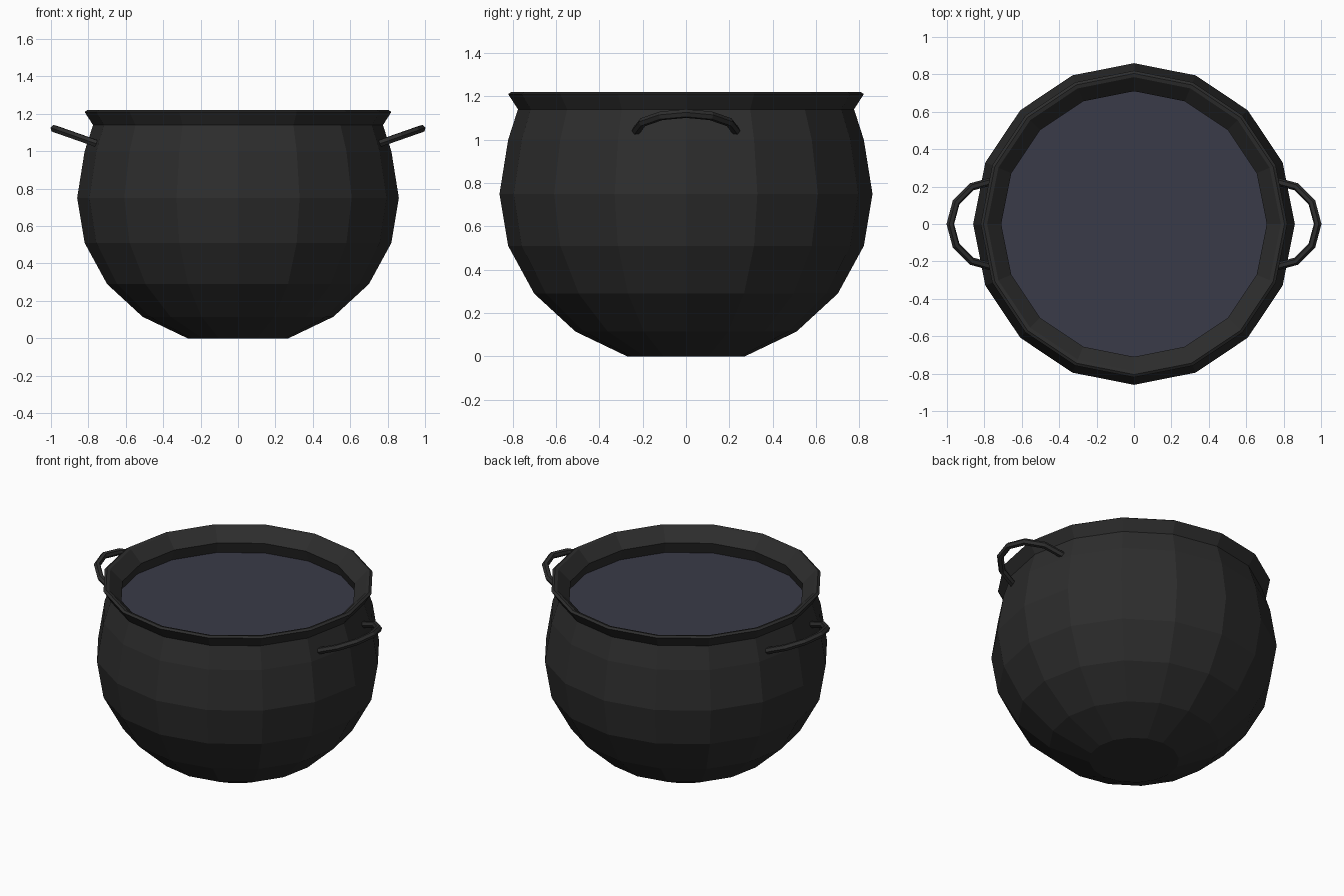
import bpy, bmesh
from math import sin, cos, pi, radians

if "Cube" in bpy.data.objects:
    bpy.data.objects.remove(bpy.data.objects["Cube"])


def material(name, rgb):
    m = bpy.data.materials.new(name)
    m.diffuse_color = (*rgb, 1)
    m.use_nodes = True
    m.node_tree.nodes["Principled BSDF"].inputs["Base Color"].default_value = m.diffuse_color
    return m


iron = material("black_iron", (0.026, 0.026, 0.026))
broth = material("dark_liquid", (0.042, 0.043, 0.065))
SIDES = 16


def lathe(name, profile, mat, cap_first=False):
    bm = bmesh.new()
    rings = [[bm.verts.new((r * cos(2 * pi * i / SIDES), r * sin(2 * pi * i / SIDES), z))
              for i in range(SIDES)] for r, z in profile]
    for a, b in zip(rings, rings[1:]):
        for i in range(SIDES):
            j = (i + 1) % SIDES
            bm.faces.new((a[i], a[j], b[j], b[i]))
    if cap_first:
        bm.faces.new(rings[0][::-1])
    me = bpy.data.meshes.new(name)
    bm.to_mesh(me)
    bm.free()
    me.materials.append(mat)
    ob = bpy.data.objects.new(name, me)
    bpy.context.collection.objects.link(ob)
    return ob


# Pot: outer belly, flared rim, inner neck down to just under the liquid
lathe("pot_body", [(0.27, 0), (0.51, 0.115), (0.70, 0.29), (0.82, 0.51), (0.86, 0.75),
                   (0.82, 1.0), (0.775, 1.14), (0.82, 1.21), (0.805, 1.22), (0.785, 1.215),
                   (0.71, 1.14), (0.74, 1.05)], iron, cap_first=True)

# Liquid surface
bpy.ops.mesh.primitive_circle_add(vertices=SIDES, radius=0.735, fill_type='NGON',
                                  location=(0, 0, 1.065), rotation=(0, 0, pi / 2))
liquid = bpy.context.object
liquid.name = "liquid"
liquid.data.materials.append(broth)

# Handles: tilted half-ring tubes on both sides
for side, label in ((1, "right"), (-1, "left")):
    cu = bpy.data.curves.new(label + "_handle", 'CURVE')
    cu.dimensions = '3D'
    cu.bevel_depth = 0.021
    cu.bevel_resolution = 1
    cu.use_fill_caps = True
    sp = cu.splines.new('POLY')
    sp.points.add(6)
    for k, p in enumerate(sp.points):
        a = radians(-90 + 30 * k)
        reach = 0.23 * cos(a)
        p.co = (side * (0.752 + reach), 0.23 * sin(a), 1.04 + 0.35 * reach, 1)
        sp.use_smooth = False
    cu.materials.append(iron)
    ob = bpy.data.objects.new(label + "_handle", cu)
    bpy.context.collection.objects.link(ob)
